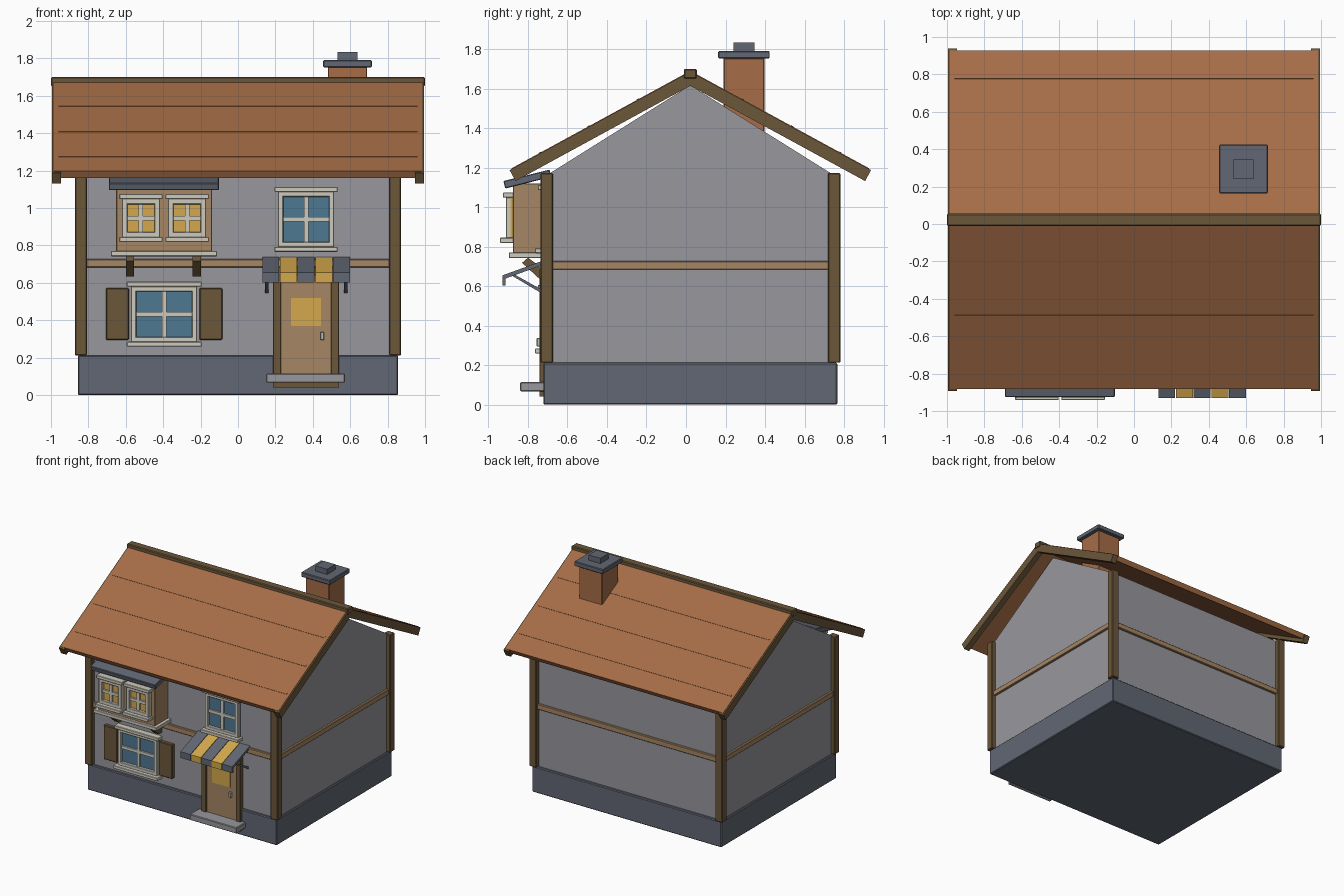
import bpy
import bmesh
from math import sqrt

old = bpy.data.objects.get("Cube")
if old:
    bpy.data.objects.remove(old, do_unlink=True)


def material(name, r, g, b):
    """Flat material from 0-255 display values, stored as linear."""
    lin = [((v / 255 + 0.055) / 1.055) ** 2.4 for v in (r, g, b)] + [1.0]
    m = bpy.data.materials.new(name)
    m.use_nodes = True
    m.diffuse_color = lin
    m.node_tree.nodes["Principled BSDF"].inputs["Base Color"].default_value = lin
    return m


PLASTER = material("grey plaster", 151, 151, 157)
SLATE = material("blue slate", 97, 103, 115)
TIMBER = material("dark timber", 108, 87, 58)
OAK = material("light oak", 166, 134, 99)
TILE = material("terracotta", 166, 109, 71)
TRIM = material("off white trim", 206, 202, 190)
GLASS = material("blue glass", 78, 120, 146)
AMBER = material("amber", 212, 169, 76)
STEEL = material("pale steel", 185, 192, 200)


def finish(name, bm, mat, bevel=0.0):
    bmesh.ops.recalc_face_normals(bm, faces=bm.faces)
    mesh = bpy.data.meshes.new(name)
    bm.to_mesh(mesh)
    bm.free()
    mesh.materials.append(mat)
    ob = bpy.data.objects.new(name, mesh)
    bpy.context.collection.objects.link(ob)
    if bevel:
        mod = ob.modifiers.new("soft edge", 'BEVEL')
        mod.width = bevel
        mod.segments = 1
    return ob


def box(name, xs, ys, zs, mat, bevel=0.0):
    bm = bmesh.new()
    bmesh.ops.create_cube(bm, size=1)
    for v in bm.verts:
        for i, (a, b) in enumerate((xs, ys, zs)):
            v.co[i] = (a + b) / 2 + v.co[i] * (b - a)
    return finish(name, bm, mat, bevel)


def prism(name, profile, xs, mat, bevel=0.0):
    """Extrude a (y, z) profile along x."""
    bm = bmesh.new()
    face = bm.faces.new([bm.verts.new((xs[0], y, z)) for y, z in profile])
    ext = bmesh.ops.extrude_face_region(bm, geom=[face])
    for v in ext["geom"]:
        if isinstance(v, bmesh.types.BMVert):
            v.co.x = xs[1]
    return finish(name, bm, mat, bevel)


CY = 0.022            # depth centre of the house body
FRONT = CY - 0.722    # front wall plane
BACK = CY + 0.722
WX = 0.84             # half width of the walls
EAVE = 1.165

# Body
box("foundation", (-0.856, 0.856), (CY - 0.744, CY + 0.744), (0, 0.212), SLATE, 0.006)
box("walls", (-WX, WX), (FRONT, BACK), (0.2, EAVE), PLASTER)
prism("gables", [(FRONT, EAVE), (BACK, EAVE), (CY, 1.617)], (-WX, WX), PLASTER)

# Corner posts and the belt beam on all sides
for sx, side in ((-1, "right"), (1, "left")):
    xs = sorted((sx * 0.808, sx * 0.872))
    for sy, end in ((-1, "front"), (1, "back")):
        ys = sorted((CY + sy * 0.696, CY + sy * 0.759))
        box(f"{end}_{side}_post", xs, ys, (0.212, 1.172), TIMBER, 0.005)
    box(f"{side}_belt_beam", sorted((sx * 0.82, sx * 0.858)),
        (FRONT, BACK), (0.683, 0.727), OAK, 0.004)
for sy, end in ((-1, "front"), (1, "back")):
    box(f"{end}_belt_beam", (-0.83, 0.83), sorted((CY + sy * 0.70, CY + sy * 0.74)),
        (0.683, 0.727), OAK, 0.004)

# Roof: tiled slopes, thin course strips, barge boards and ridge
SLOPE = 0.545
COS = 1 / sqrt(1 + SLOPE ** 2)
SIN = SLOPE * COS


def slope_profile(s, near, far, top, thick):
    """Slab cross-section lying on the roof pitch on side s."""
    a = (CY + s * near, top - near * SLOPE)
    b = (CY + s * far, top - far * SLOPE)
    dy, dz = -s * SIN * thick, -COS * thick
    if near == 0:
        return [a, b, (b[0] + dy, b[1] + dz), (CY, top - thick / COS)]
    return [a, b, (b[0] + dy, b[1] + dz), (a[0] + dy, a[1] + dz)]


for s, end in ((-1, "front"), (1, "back")):
    prism(f"{end}_roof", slope_profile(s, 0, 0.905, 1.69, 0.04), (-0.985, 0.985), TILE)
    for i, d in enumerate((0.26, 0.51, 0.755)):
        prism(f"{end}_tile_course_{i + 1}", slope_profile(s, d, d + 0.012, 1.693, 0.01),
              (-0.96, 0.96), TILE)
    for sx, side in ((-1, "right"), (1, "left")):
        prism(f"{end}_{side}_barge_board", slope_profile(s, 0, 0.915, 1.686, 0.063),
              sorted((sx * 0.947, sx * 0.995)), TIMBER)
box("ridge_beam", (-1, 1), (CY - 0.033, CY + 0.033), (1.65, 1.70), TIMBER, 0.006)

# Chimney
box("chimney_stack", (0.48, 0.69), (0.19, 0.397), (1.3, 1.755), TILE, 0.004)
box("chimney_cap", (0.455, 0.716), (0.163, 0.424), (1.752, 1.79), SLATE, 0.005)
box("chimney_pot", (0.532, 0.638), (0.24, 0.346), (1.785, 1.833), SLATE)


def window(name, cx, hw, z0, z1, wall, glass, bar, lip):
    """Framed window with a cross, lintel and sill, on a wall plane."""
    mid = (z0 + z1) / 2
    x0, x1 = cx - hw, cx + hw
    frame = (wall - 0.035, wall + 0.01)
    box(name + "_glass", (x0, x1), (wall - 0.012, wall + 0.01), (z0, z1), glass)
    for part, xs in (("right_stile", (x0, x0 + bar)), ("left_stile", (x1 - bar, x1))):
        box(f"{name}_{part}", xs, frame, (z0, z1), TRIM, 0.003)
    for part, zs in (("bottom_rail", (z0, z0 + bar)), ("top_rail", (z1 - bar, z1))):
        box(f"{name}_{part}", (x0, x1), frame, zs, TRIM, 0.003)
    thin = (wall - 0.026, wall + 0.01)
    box(name + "_mullion", (cx - 0.012, cx + 0.012), thin, (z0, z1), TRIM)
    box(name + "_crossbar", (x0, x1), thin, (mid - 0.012, mid + 0.012), TRIM)
    wide = (x0 - lip, x1 + lip)
    box(name + "_lintel", wide, (wall - 0.05, wall + 0.01), (z1 - 0.002, z1 + 0.024), TRIM, 0.003)
    box(name + "_sill", wide, (wall - 0.064, wall + 0.01), (z0 - 0.024, z0 + 0.002), TRIM, 0.003)


# Flat windows and shutters
window("upper_window", 0.364, 0.15, 0.79, 1.088, FRONT, GLASS, 0.028, 0.019)
window("lower_window", -0.395, 0.177, 0.283, 0.582, FRONT, GLASS, 0.028, 0.023)
for side, x in (("right", -0.706), ("left", -0.206)):
    box(f"{side}_shutter", (x, x + 0.122), (FRONT - 0.03, FRONT + 0.01),
        (0.294, 0.572), TIMBER, 0.005)

# Bay window with lean-to roof, sill and braces
BAY = -0.877
box("bay_box", (-0.652, -0.139), (BAY, FRONT), (0.765, 1.12), OAK, 0.004)
for side, cx in (("right", -0.519), ("left", -0.272)):
    window(f"bay_{side}_window", cx, 0.102, 0.843, 1.05, BAY, AMBER, 0.03, 0.014)
box("bay_sill", (-0.68, -0.112), (-0.897, FRONT), (0.742, 0.77), TRIM, 0.003)
prism("bay_roof", [(-0.925, 1.132), (-0.69, 1.19), (-0.685, 1.152), (-0.915, 1.094)],
      (-0.69, -0.102), SLATE, 0.004)
for side, x in (("right", -0.6), ("left", -0.242)):
    prism(f"bay_{side}_brace", [(-0.83, 0.718), (-0.80, 0.744), (FRONT, 0.67), (FRONT, 0.635),
                                (-0.74, 0.635)], (x, x + 0.043), TIMBER)

# Door, frame and step
for side, x in (("right", 0.187), ("left", 0.497)):
    box(f"door_{side}_jamb", (x, x + 0.043), (-0.742, FRONT), (0.04, 0.68), TIMBER, 0.004)
box("door_header", (0.187, 0.54), (-0.742, FRONT), (0.64, 0.685), TIMBER)
box("door_threshold", (0.187, 0.54), (-0.742, FRONT), (0.04, 0.11), TIMBER)
box("door_leaf", (0.225, 0.502), (-0.732, FRONT), (0.1, 0.65), OAK)
box("door_pane", (0.283, 0.444), (-0.737, -0.73), (0.37, 0.52), AMBER)
box("door_handle", (0.441, 0.46), (-0.756, -0.73), (0.293, 0.338), STEEL, 0.003)
box("door_step", (0.15, 0.573), (-0.84, -0.70), (0.066, 0.114), PLASTER, 0.005)

# Striped awning on two struts
strip = 0.0945
for i in range(5):
    x = 0.128 + i * strip
    prism(f"awning_strip_{i + 1}",
          [(FRONT, 0.738), (-0.93, 0.654), (-0.93, 0.603), (-0.915, 0.603),
           (-0.915, 0.638), (FRONT, 0.716)],
          (x + 0.002, x + strip - 0.002), AMBER if i % 2 else SLATE)
for side, x in (("right", 0.144), ("left", 0.566)):
    prism(f"awning_{side}_strut", [(-0.885, 0.655), (-0.87, 0.66), (FRONT, 0.565),
                                   (FRONT, 0.545)], (x, x + 0.02), SLATE)
